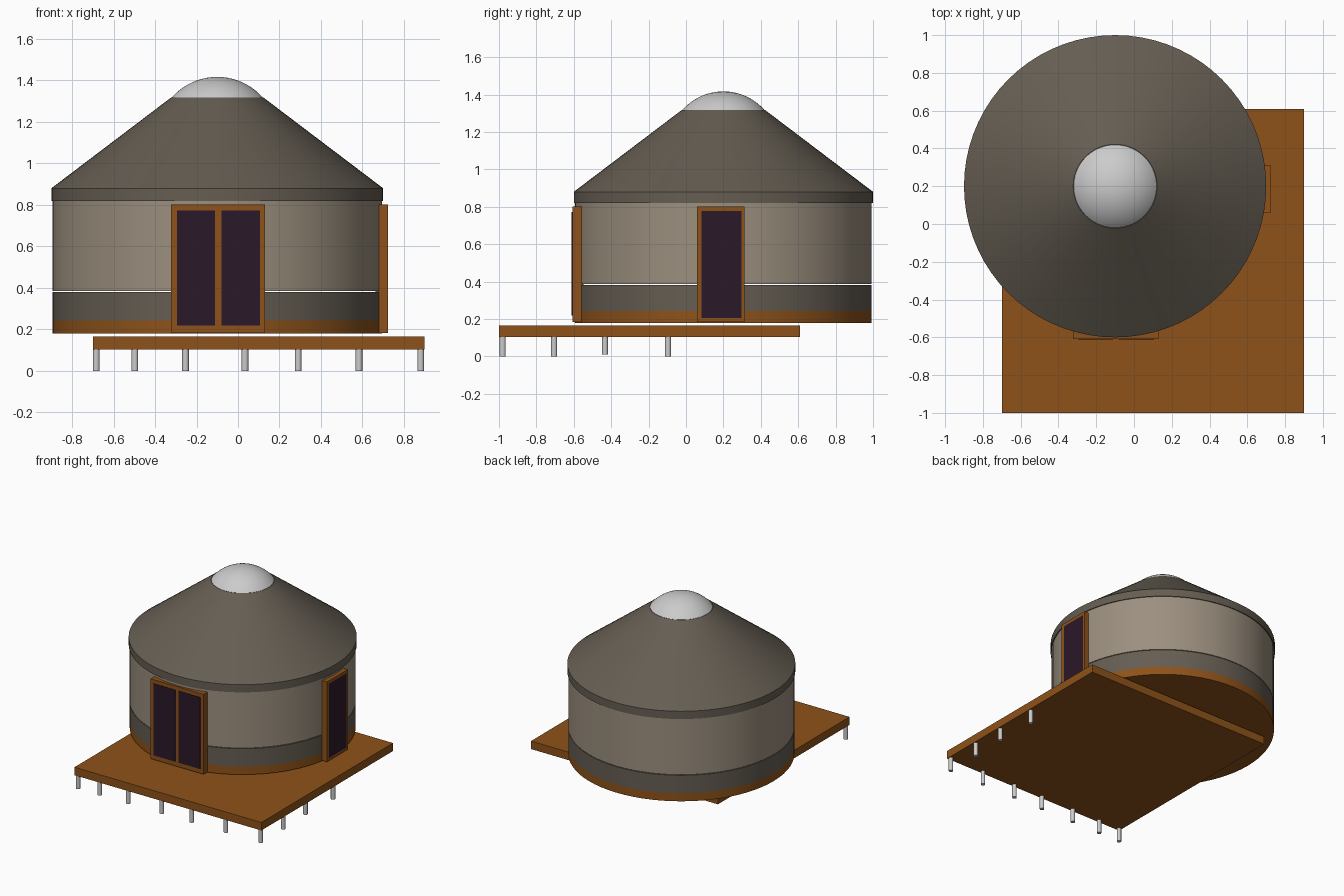
import bpy, math

if "Cube" in bpy.data.objects:
    bpy.data.objects.remove(bpy.data.objects["Cube"])

CX, CY = -0.1, 0.2   # centre of the round house


def material(name, rgb):
    m = bpy.data.materials.new(name)
    m.diffuse_color = (*rgb, 1)
    m.use_nodes = True
    m.node_tree.nodes["Principled BSDF"].inputs["Base Color"].default_value = m.diffuse_color
    return m


WOOD = material("wood", (0.27, 0.085, 0.01))
WALL = material("canvas", (0.33, 0.275, 0.21))
DARK = material("dark_canvas", (0.13, 0.11, 0.085))
GLASS = material("door_glass", (0.024, 0.009, 0.022))


def make(name, verts, faces, mat=None, smooth=False):
    me = bpy.data.meshes.new(name)
    me.from_pydata(verts, [], faces)
    ob = bpy.data.objects.new(name, me)
    bpy.context.collection.objects.link(ob)
    if mat:
        me.materials.append(mat)
    if smooth:
        bpy.ops.object.select_all(action='DESELECT')
        ob.select_set(True)
        bpy.context.view_layer.objects.active = ob
        bpy.ops.object.shade_smooth_by_angle(angle=math.radians(30))
    return ob


def box(name, lo, hi, mat):
    v = [(x, y, z) for x in (lo[0], hi[0]) for y in (lo[1], hi[1]) for z in (lo[2], hi[2])]
    f = [(0, 1, 3, 2), (4, 6, 7, 5), (0, 4, 5, 1), (2, 3, 7, 6), (0, 2, 6, 4), (1, 5, 7, 3)]
    return make(name, v, f, mat)


def lathe(name, profile, mat=None, x=CX, y=CY, n=72):
    """Closed solid turned from (radius, z) points, bottom to top."""
    v = [(x + r * math.cos(math.tau * i / n), y + r * math.sin(math.tau * i / n), z)
         for r, z in profile for i in range(n)]
    f = [(k * n + i, k * n + (i + 1) % n, (k + 1) * n + (i + 1) % n, (k + 1) * n + i)
         for k in range(len(profile) - 1) for i in range(n)]
    top = (len(profile) - 1) * n
    f += [tuple(reversed(range(n))), tuple(range(top, top + n))]
    return make(name, v, f, mat, True)


# deck
box("deck", (-0.7, -1.0, 0.104), (0.9, 0.61, 0.166), WOOD)

# deck posts along the front and right edges
posts = [(x, -0.98, 0) for x in (-0.683, -0.497, -0.253, 0.034, 0.29, 0.583, 0.881)]
posts += [(0.881, -0.705, 0), (0.881, -0.433, 0.01), (0.881, -0.096, 0)]
for i, (x, y, z) in enumerate(posts):
    lathe(f"deck_post_{i + 1}", [(0.016, z), (0.016, 0.105)], None, x, y, 20)

# round walls: wooden floor ring, dark skirt, light canvas
lathe("floor_ring", [(0.793, 0.18), (0.793, 0.243)], WOOD)
lathe("wall_skirt", [(0.793, 0.243), (0.793, 0.381)], DARK)
lathe("wall_canvas", [(0.793, 0.386), (0.793, 0.822)], WALL)

# roof with vertical eave band, and skylight dome
lathe("roof", [(0.80, 0.82), (0.80, 0.88), (0.222, 1.318)], DARK)
R, zc = 0.292, 1.125
a0 = math.asin(0.222 / R)
lathe("skylight_dome", [(R * math.sin(a0 * (1 - t / 10)) + 1e-4,
                         zc + R * math.cos(a0 * (1 - t / 10))) for t in range(11)])


def frame(name, spans, u_lo, u_hi, place, z_lo, z_hi, edge):
    """Door frame slab with glass panels standing barely proud of it."""
    def slab(part, u0, u1, d0, d1, z0, z1, mat):
        a, b = place(u0, d0), place(u1, d1)
        lo = (min(a[0], b[0]), min(a[1], b[1]), z0)
        hi = (max(a[0], b[0]), max(a[1], b[1]), z1)
        box(part, lo, hi, mat)
    slab(name + "_frame", u_lo, u_hi, 0.0, 0.06, 0.183, 0.802, WOOD)
    for i, (u0, u1) in enumerate(spans):
        slab(f"{name}_glass_{i + 1}", u0, u1, -edge, 0.03, z_lo, z_hi, GLASS)


# double door on the front, single door on the right
frame("front_door", [(-0.295, -0.111), (-0.079, 0.105)], -0.322, 0.13,
      lambda u, d: (u, -0.608 + d), 0.218, 0.772, 0.004)
frame("side_door", [(0.083, 0.297)], 0.058, 0.312,
      lambda u, d: (0.722 - d, u), 0.205, 0.777, 0.001)
